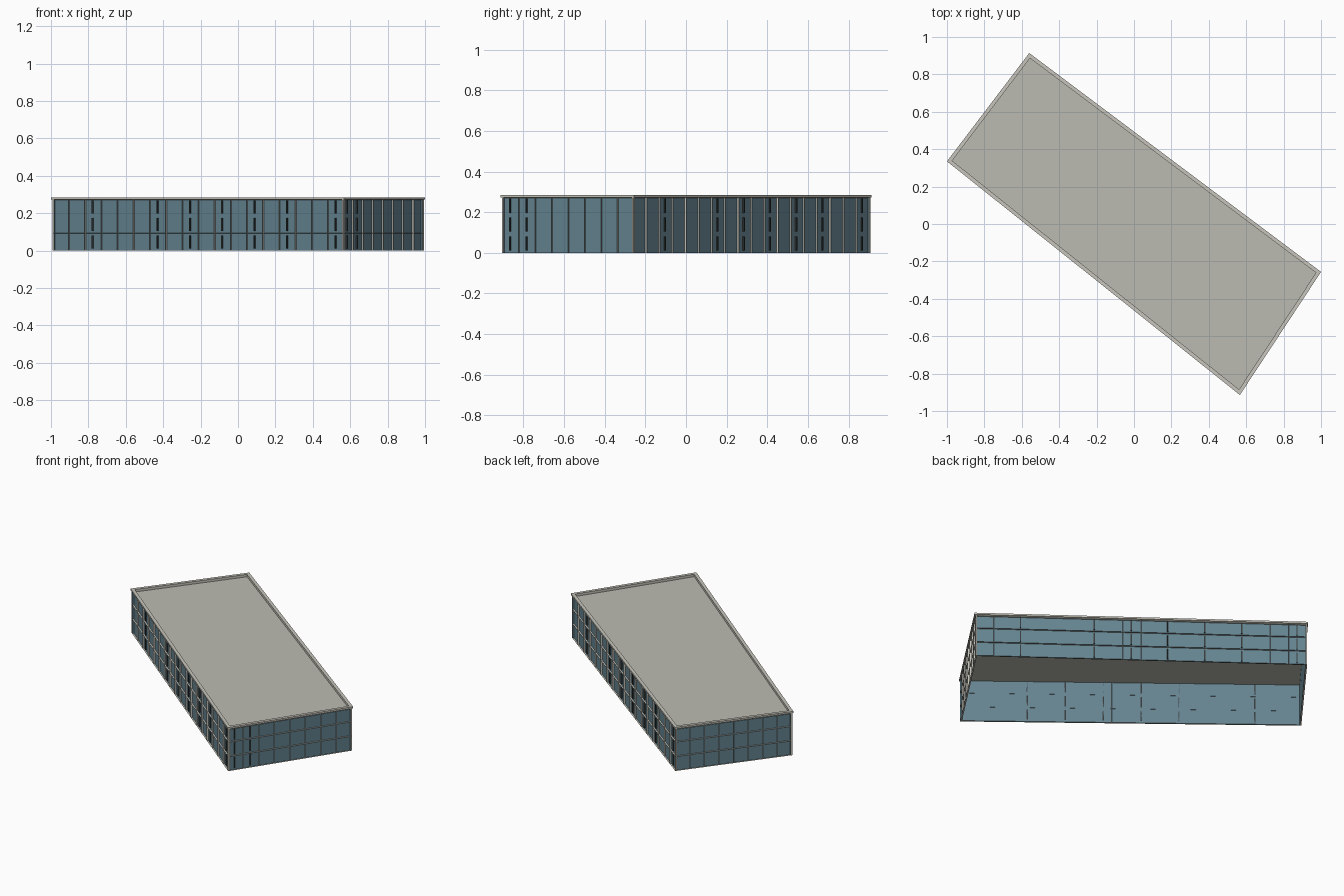
import bpy, bmesh
from mathutils import Vector

cube = bpy.data.objects.get("Cube")
if cube:
    bpy.data.objects.remove(cube)


def material(name, rgb):
    m = bpy.data.materials.new(name)
    m.use_nodes = True
    m.diffuse_color = (*rgb, 1)
    m.node_tree.nodes["Principled BSDF"].inputs["Base Color"].default_value = (*rgb, 1)
    return m


WALL = material("pale concrete", (0.57, 0.56, 0.50))
ROOF = material("grey roofing", (0.50, 0.50, 0.45))
GLASS = material("blue glass", (0.13, 0.23, 0.28))
DARK = material("dark frame", (0.04, 0.045, 0.045))

# Plan outline, anticlockwise: front wall, right end, back wall, left end
OUTLINE = [Vector(p) for p in ((-1, 0.335), (0.566, -0.914), (1, -0.256), (-0.56, 0.914))]
HEIGHT, TOP, ROOF_Z = 0.278, 0.284, 0.268
FLOORS, BORDER, RECESS = 3, 0.0115, 0.01


def offset(points, d):
    """Move every edge of the outline inward by d."""
    result = []
    for i, p in enumerate(points):
        a = (p - points[i - 1]).normalized()
        b = (points[(i + 1) % len(points)] - p).normalized()
        na, nb = Vector((-a.y, a.x)), Vector((-b.y, b.x))
        result.append(p + (na + nb) * d / (1 + na.dot(nb)))
    return result


def finish(bm, name, *mats):
    mesh = bpy.data.meshes.new(name)
    bm.to_mesh(mesh)
    bm.free()
    for m in mats:
        mesh.materials.append(m)
    obj = bpy.data.objects.new(name, mesh)
    bpy.context.collection.objects.link(obj)
    return obj


def facade(name, a, b, columns, split):
    """Wall sheet with recessed windows; split bays get an upright bar."""
    bm = bmesh.new()
    grid = [[bm.verts.new((*a.lerp(b, c / columns), HEIGHT * r / FLOORS))
             for c in range(columns + 1)] for r in range(FLOORS + 1)]
    cells = [bm.faces.new((grid[r][c], grid[r][c + 1], grid[r + 1][c + 1], grid[r + 1][c]))
             for r in range(FLOORS) for c in range(columns)]
    bmesh.ops.inset_individual(bm, faces=cells, thickness=BORDER, use_even_offset=True)
    bmesh.ops.inset_individual(bm, faces=cells, thickness=0.0003, depth=-RECESS)
    for f in cells:
        f.material_index = 1
    finish(bm, name, WALL, GLASS)

    # Upright bars standing on the glass
    if not split:
        return
    along = (b - a).normalized()
    inward = Vector((-along.y, along.x))
    bars = bmesh.new()
    for r in range(FLOORS):
        low = HEIGHT * r / FLOORS + BORDER
        high = HEIGHT * (r + 1) / FLOORS - BORDER
        for c in split:
            mid = a.lerp(b, (c + 0.45) / columns)
            base = [mid + along * s * 0.004 + inward * d
                    for s, d in ((-1, 0.003), (1, 0.003), (1, RECESS), (-1, RECESS))]
            face = bars.faces.new([bars.verts.new((*p, low)) for p in base])
            new = bmesh.ops.extrude_face_region(bars, geom=[face])["geom"]
            bmesh.ops.translate(bars, vec=(0, 0, high - low),
                                verts=[v for v in new if isinstance(v, bmesh.types.BMVert)])
    bmesh.ops.recalc_face_normals(bars, faces=bars.faces)
    finish(bars, name + "_bars", DARK)


# Four window walls
corners = offset(OUTLINE, 0.005)
LONG_SPLIT = (2, 6, 8, 10, 12, 14, 17)
walls = (("front_wall", 18, LONG_SPLIT), ("right_wall", 8, (0, 1)),
         ("back_wall", 18, LONG_SPLIT), ("left_wall", 8, ()))
for i, (name, columns, split) in enumerate(walls):
    facade(name, corners[i], corners[(i + 1) % 4], columns, split)

# Roof sheet, set below the parapet rim
bm = bmesh.new()
bm.faces.new([bm.verts.new((*p, ROOF_Z)) for p in corners])
finish(bm, "roof", ROOF)

# Parapet: rectangular section swept round the outline
bm = bmesh.new()
section = ((0, 0.273), (0, TOP), (0.02, TOP), (0.02, ROOF_Z), (0.005, 0.273))
loops = [[bm.verts.new((*p, z)) for p in offset(OUTLINE, d)] for d, z in section]
for k, loop in enumerate(loops):
    nxt = loops[(k + 1) % len(loops)]
    for i in range(4):
        j = (i + 1) % 4
        bm.faces.new((loop[i], loop[j], nxt[j], nxt[i]))
bmesh.ops.recalc_face_normals(bm, faces=bm.faces)
finish(bm, "parapet", WALL)
